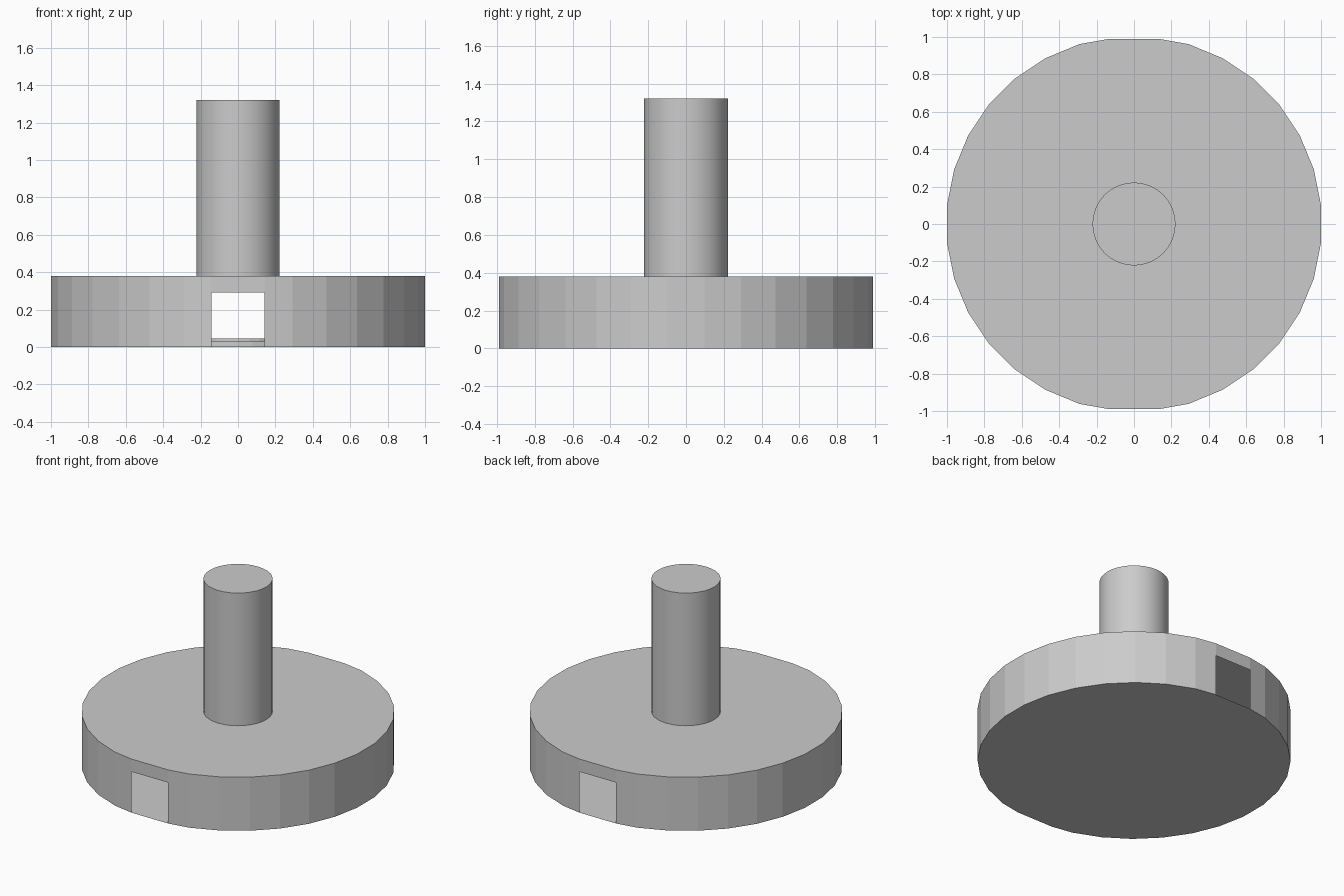
import bpy, bmesh, math

if "Cube" in bpy.data.objects:
    bpy.data.objects.remove(bpy.data.objects["Cube"])

SIDES, R, H = 32, 1.005, 0.38
WIN_HALF, WIN_TOP = 0.143, 0.29


def finish(bm, name):
    bmesh.ops.remove_doubles(bm, verts=bm.verts, dist=1e-5)
    bmesh.ops.recalc_face_normals(bm, faces=bm.faces)
    mesh = bpy.data.meshes.new(name)
    bm.to_mesh(mesh)
    bm.free()
    obj = bpy.data.objects.new(name, mesh)
    bpy.context.collection.objects.link(obj)
    return obj


def rim_point(i):
    a = 2 * math.pi * (i + 0.5) / SIDES
    x, y = R * math.cos(a), R * math.sin(a)
    # the front and back facets are widened to hold the windows
    if abs(x) < 0.15:
        x, y = math.copysign(WIN_HALF, x), math.copysign(0.988, y)
    return x, y


def cylinder(name, radius, z0, z1, sides=32):
    bm = bmesh.new()
    bmesh.ops.create_cone(bm, cap_ends=True, segments=sides,
                          radius1=radius, radius2=radius, depth=z1 - z0)
    bmesh.ops.translate(bm, verts=bm.verts, vec=(0, 0, (z0 + z1) / 2))
    return finish(bm, name)


# hollow round base with a window in the front and back facets
pts = [rim_point(i) for i in range(SIDES)]
bm = bmesh.new()
low = [bm.verts.new((x, y, 0)) for x, y in pts]
high = [bm.verts.new((x, y, H)) for x, y in pts]
bm.faces.new(low[::-1])
bm.faces.new(high)
for i in range(SIDES):
    j = (i + 1) % SIDES
    a, b = low[i], low[j]
    if abs(pts[i][0]) < 0.15 and abs(pts[j][0]) < 0.15:
        a, b = (bm.verts.new((*pts[k], WIN_TOP)) for k in (i, j))
    bm.faces.new((a, b, high[j], high[i]))
finish(bm, "hollow_base")

# low stepped boss on the floor inside
cylinder("inner_boss_lower", 0.4, 0.0, 0.03)
cylinder("inner_boss_upper", 0.3, 0.03, 0.045)

# upright post
post = cylinder("post", 0.222, H, 1.32)
bpy.context.view_layer.objects.active = post
post.select_set(True)
bpy.ops.object.shade_smooth_by_angle(angle=math.radians(30))
